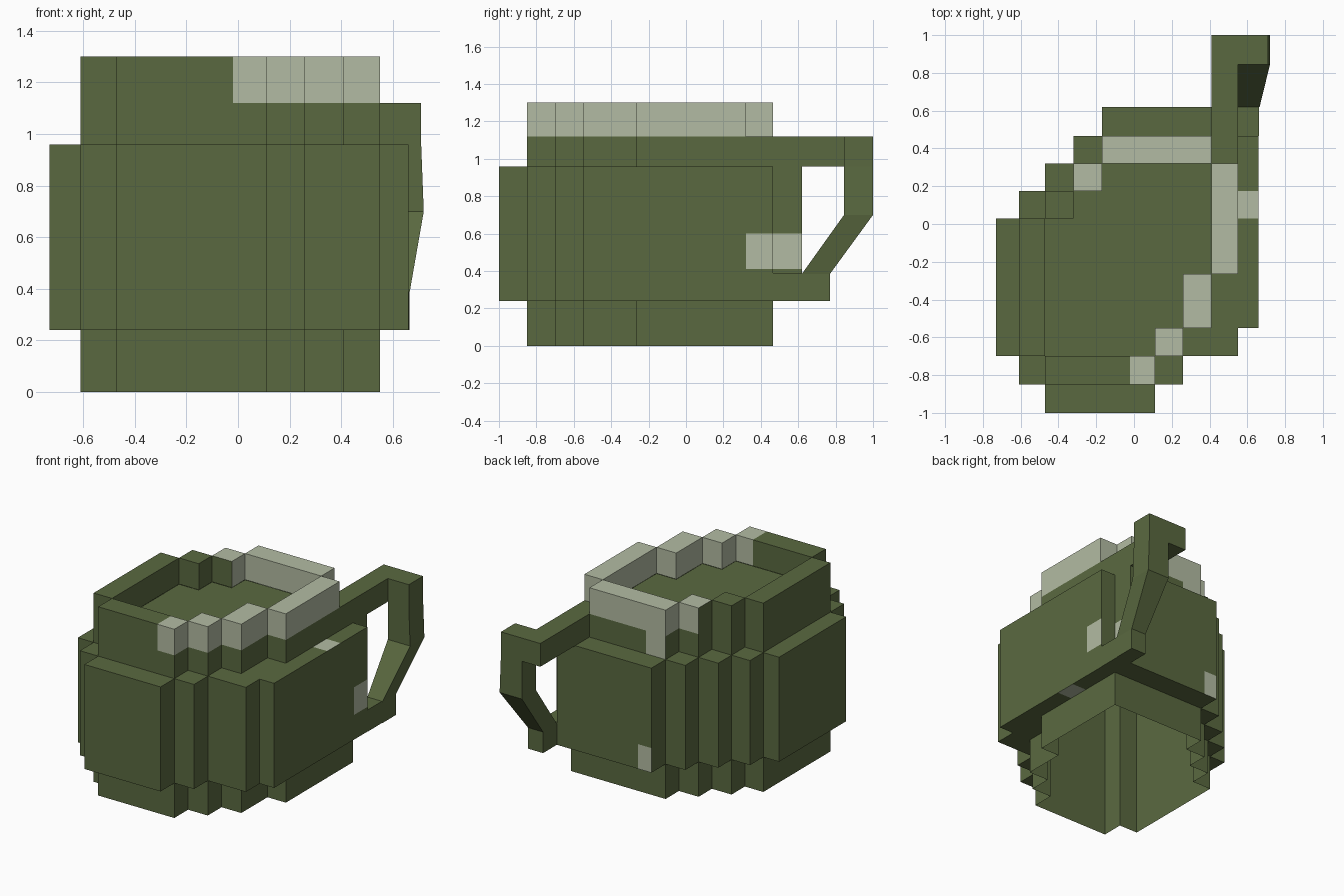
import bpy, bmesh

if "Cube" in bpy.data.objects:
    bpy.data.objects.remove(bpy.data.objects["Cube"])

# Materials
def material(name, rgb):
    m = bpy.data.materials.new(name)
    m.diffuse_color = (*rgb, 1)
    m.use_nodes = True
    m.node_tree.nodes["Principled BSDF"].inputs["Base Color"].default_value = m.diffuse_color
    return m

GREEN = material("olive_green", (0.102, 0.141, 0.051))
PALE = material("pale_foam", (0.45, 0.50, 0.366))

# Shared grid lines, and stepped plans as rows of (y0, y1, x0, x1)
XS = [-.73, -.61, -.47, -.32, -.17, -.07, -.02, .11, .26, .41, .55, .66]
YS = [-1, -.85, -.70, -.55, -.265, .03, .175, .32, .465, .62]
NECK = [(-.85, -.70, -.47, .11), (-.70, -.55, -.61, .26), (-.55, -.265, -.61, .41),
        (-.265, .03, -.61, .55), (.03, .175, -.47, .55), (.175, .32, -.32, .55),
        (.32, .465, -.17, .41)]
BASE = NECK + [(.32, .465, .41, .55)]
BELLY = [(-1, -.85, -.47, .11), (-.85, -.70, -.61, .26), (-.70, -.55, -.73, .55),
         (-.55, .03, -.73, .66), (.03, .175, -.61, .66), (.175, .32, -.47, .66),
         (.32, .465, -.32, .66), (.465, .62, -.17, .55)]
HOLLOW = [(-.70, -.55, -.47, .11), (-.55, -.265, -.47, .26), (-.265, .03, -.47, .41),
          (.03, .175, -.32, .41), (.175, .32, -.17, .41)]


def cells(rows):
    """Grid cells (i, j) covered by a stepped plan."""
    out = set()
    for i in range(len(XS) - 1):
        for j in range(len(YS) - 1):
            x, y = (XS[i] + XS[i + 1]) / 2, (YS[j] + YS[j + 1]) / 2
            if any(r[0] < y < r[1] and r[2] < x < r[3] for r in rows):
                out.add((i, j))
    return out


def walls(plan, zs, inward=False):
    """Upright faces along the outline of a plan."""
    quads = []
    for i, j in plan:
        x0, x1, y0, y1 = XS[i], XS[i + 1], YS[j], YS[j + 1]
        sides = [((i, j - 1), (x0, y0), (x1, y0)), ((i + 1, j), (x1, y0), (x1, y1)),
                 ((i, j + 1), (x1, y1), (x0, y1)), ((i - 1, j), (x0, y1), (x0, y0))]
        for nb, a, b in sides:
            if nb not in plan:
                for z0, z1 in zip(zs, zs[1:]):
                    q = [(*a, z0), (*b, z0), (*b, z1), (*a, z1)]
                    quads.append(q[::-1] if inward else q)
    return quads


def caps(plan, z, down=False):
    """Level faces covering a plan."""
    quads = []
    for i, j in plan:
        x0, x1, y0, y1 = XS[i], XS[i + 1], YS[j], YS[j + 1]
        q = [(x0, y0, z), (x1, y0, z), (x1, y1, z), (x0, y1, z)]
        quads.append(q[::-1] if down else q)
    return quads


def loft(rects):
    """Closed solid through level rectangles (x0, x1, y0, y1, z), bottom first."""
    rings = [[(a, c, z), (b, c, z), (b, d, z), (a, d, z)] for a, b, c, d, z in rects]
    quads = [rings[0][::-1], rings[-1]]
    for lo, hi in zip(rings, rings[1:]):
        for k in range(4):
            n = (k + 1) % 4
            quads.append([lo[k], lo[n], hi[n], hi[k]])
    return quads


def build(name, quads, pale=lambda c, n: False):
    bm = bmesh.new()
    for q in quads:
        bm.faces.new([bm.verts.new(p) for p in q])
    bmesh.ops.remove_doubles(bm, verts=bm.verts, dist=0.0005)
    bm.normal_update()
    for f in bm.faces:
        f.material_index = int(pale(f.calc_center_median(), f.normal))
    me = bpy.data.meshes.new(name)
    bm.to_mesh(me)
    bm.free()
    me.materials.append(GREEN)
    me.materials.append(PALE)
    ob = bpy.data.objects.new(name, me)
    bpy.context.collection.objects.link(ob)


def rim_pale(c, n):
    # foam over the right and back of the rim, dripping at the back corner
    top = c.z > 1.12 and c.x > -.3 and (c.x > -.02 or c.y > .175)
    drip = n.y > .5 and c.y > .45 and c.x < -.02
    return top or drip


def belly_pale(c, n):
    if n.x > .5:
        return .41 < c.z < .6 and c.y > .32
    if n.y > .5:
        return c.y > .6 and c.x < -.07 and c.z < .41
    return abs(n.z) > .5 and c.x > .55 and .03 < c.y < .175


neck, base, belly, hollow = cells(NECK), cells(BASE), cells(BELLY), cells(HOLLOW)

# Open-bottomed base running up inside the belly
build("base_wall", walls(base, [0, .24, .96]))
# Wide belly with ledges above and below
build("belly", walls(belly, [.24, .41, .6, .96]) + caps(belly - neck, .96)
      + caps(belly - base, .24, True), belly_pale)
# Rim with its inner walls
build("rim", walls(neck, [.96, 1.12, 1.30]) + caps(neck - hollow, 1.30)
      + walls(hollow, [1.12, 1.30], True), rim_pale)
# Surface of the drink
build("drink_surface", caps(hollow, 1.119))

# Handle: upper arm, bent grip and lower foot
build("handle_arm", loft([(.41, .55, .32, 1, .96), (.41, .55, .32, 1, 1.12)]))
build("handle_grip", loft([(.55, .665, .62, .77, .24), (.55, .665, .62, .77, .385),
                           (.55, .72, .845, 1, .70), (.55, .71, .845, 1, .96),
                           (.55, .71, .845, 1, 1.12)]))
build("handle_foot", loft([(.55, .662, .465, .62, .24), (.55, .662, .465, .62, .39)]))
